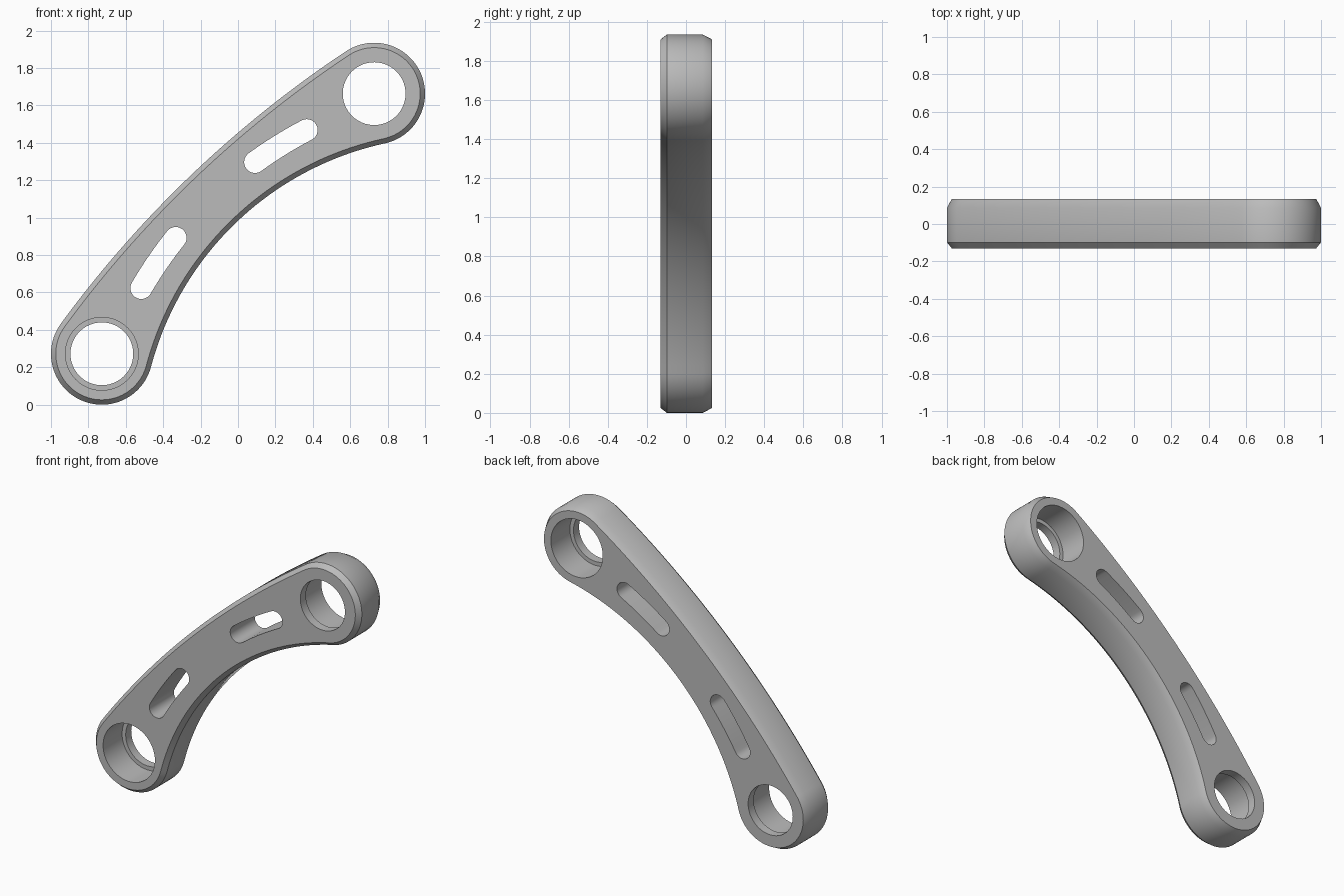
import bpy, bmesh
from math import sin, cos, atan2, asin, hypot, pi, sqrt, radians
from mathutils import Vector

if "Cube" in bpy.data.objects:
    bpy.data.objects.remove(bpy.data.objects["Cube"], do_unlink=True)

# Frame of the arm: s runs from the lower eye to the upper eye, t is across it
END_R = 0.272
LOW, HIGH = Vector((-0.728, 0.272)), Vector((0.728, 1.663))
MID = (LOW + HIGH) / 2
ALONG = (HIGH - LOW).normalized()
ACROSS = Vector((-ALONG.y, ALONG.x))
HALF = (HIGH - LOW).length / 2
FRONT, BACK = -0.131, 0.133


def place(p, y):
    q = MID + ALONG * p[0] + ACROSS * p[1]
    return (q.x, y, q.y)


def arc(cs, ct, radius, start, end, steps):
    """Points along an arc, leaving out the last one."""
    angles = [start + (end - start) * i / steps for i in range(steps)]
    return [(cs + radius * cos(a), ct + radius * sin(a)) for a in angles]


def body_outline(inset):
    """Two round ends joined by tangent arcs, moved inwards by inset."""
    inner_t = -1.646
    inner_r = hypot(HALF, inner_t) - END_R
    outer_r = 6.0
    outer_t = -sqrt((outer_r - END_R) ** 2 - HALF ** 2)
    top = atan2(-outer_t, HALF)
    low = atan2(-inner_t, HALF)
    r = END_R - inset
    return (arc(HALF, 0, r, top, low - pi, 48)
            + arc(0, inner_t, inner_r + inset, low, pi - low, 40)
            + arc(-HALF, 0, r, -low, -pi - top, 48)
            + arc(0, outer_t, outer_r - inset, pi - top, top, 40))


def slot_outline(side):
    """Curved slot that follows the middle of the arm."""
    path_r, r = 2.2, 0.058
    ct = 0.195 - path_r
    a, b = sorted(pi / 2 - asin(side * s / path_r) for s in (0.293, 0.612))

    def centre(ang):
        return path_r * cos(ang), ct + path_r * sin(ang)
    return (arc(0, ct, path_r + r, a, b, 12)
            + arc(*centre(b), r, b, b + pi, 14)
            + arc(0, ct, path_r - r, b, a, 12)
            + arc(*centre(a), r, a + pi, a + 2 * pi, 14))


def loft(name, layers):
    """Solid through a stack of (outline, y) layers with flat caps."""
    bm = bmesh.new()
    rings = [[bm.verts.new(place(p, y)) for p in pts] for pts, y in layers]
    for lower, upper in zip(rings, rings[1:]):
        n = len(lower)
        for i in range(n):
            j = (i + 1) % n
            bm.faces.new((lower[i], lower[j], upper[j], upper[i]))
    bm.faces.new(rings[0])
    bm.faces.new(rings[-1])
    bmesh.ops.recalc_face_normals(bm, faces=bm.faces)
    mesh = bpy.data.meshes.new(name)
    bm.to_mesh(mesh)
    bm.free()
    obj = bpy.data.objects.new(name, mesh)
    bpy.context.collection.objects.link(obj)
    return obj


def eye_cutter(name, s, bore_from_front):
    """Stepped bore: wide pocket on one face, narrow lip on the other."""
    wide, narrow = (arc(s, 0, r, 0, 2 * pi, 48) for r in (0.195, 0.168))
    lip = 0.06
    if bore_from_front:
        step = BACK - lip
        return loft(name, [(wide, FRONT - 0.1), (wide, step),
                           (narrow, step), (narrow, BACK + 0.1)])
    step = FRONT + lip
    return loft(name, [(narrow, FRONT - 0.1), (narrow, step),
                       (wide, step), (wide, BACK + 0.1)])


# Arm body with chamfered front and back rims
arm = loft("curved_link_arm", [
    (body_outline(0.026), FRONT),
    (body_outline(0), FRONT + 0.033),
    (body_outline(0), BACK - 0.047),
    (body_outline(0.025), BACK)])

# Eyes and slots
cutters = [eye_cutter("lower_eye_cutter", -HALF, True),
           eye_cutter("upper_eye_cutter", HALF, False)]
for side in (-1, 1):
    pts = slot_outline(side)
    cutters.append(loft("slot_cutter", [(pts, FRONT - 0.1), (pts, BACK + 0.1)]))

bpy.ops.object.select_all(action="DESELECT")
bpy.context.view_layer.objects.active = arm
arm.select_set(True)
for cutter in cutters:
    cutter.hide_render = True
    mod = arm.modifiers.new("cut", "BOOLEAN")
    mod.operation = "DIFFERENCE"
    mod.solver = "EXACT"
    mod.object = cutter
    bpy.ops.object.modifier_apply(modifier=mod.name)
    bpy.data.objects.remove(cutter, do_unlink=True)

# Plain grey metal
grey = bpy.data.materials.new("plain_grey")
grey.use_nodes = True
colour = (0.5, 0.5, 0.5, 1)
grey.diffuse_color = colour
grey.node_tree.nodes["Principled BSDF"].inputs["Base Color"].default_value = colour
arm.data.materials.clear()
arm.data.materials.append(grey)
bpy.ops.object.shade_smooth_by_angle(angle=radians(30))
